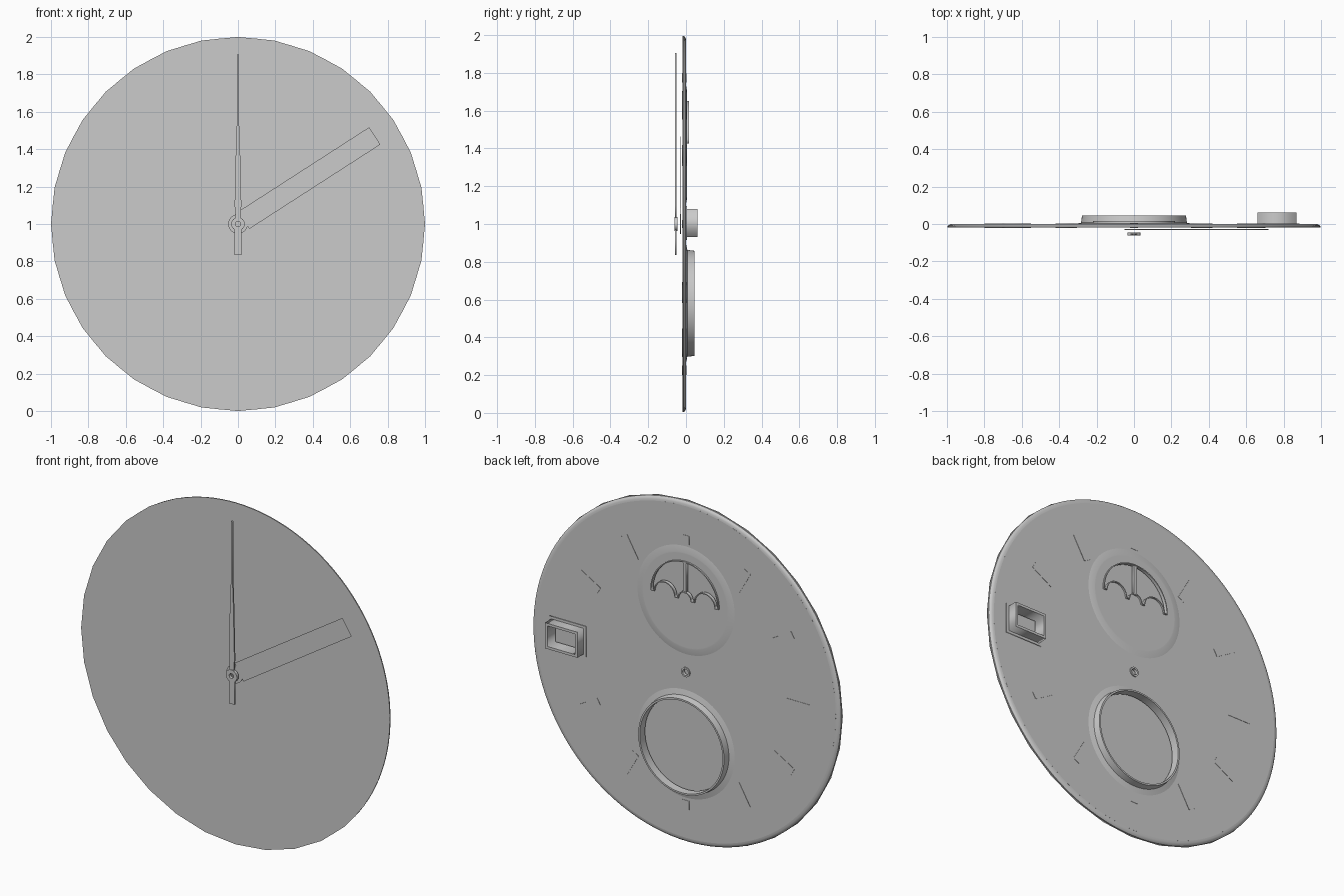
import bpy, bmesh, math
from mathutils import Matrix

if "Cube" in bpy.data.objects:
    bpy.data.objects.remove(bpy.data.objects["Cube"])

grey = bpy.data.materials.new("plain_grey")
grey.diffuse_color = (0.6, 0.6, 0.6, 1)
grey.use_nodes = True
grey.node_tree.nodes["Principled BSDF"].inputs["Base Color"].default_value = grey.diffuse_color


def finish(name, mesh, smooth=True):
    mesh.materials.clear()
    mesh.materials.append(grey)
    ob = bpy.data.objects.new(name, mesh)
    bpy.context.collection.objects.link(ob)
    if smooth:
        bpy.ops.object.select_all(action='DESELECT')
        ob.select_set(True)
        bpy.context.view_layer.objects.active = ob
        bpy.ops.object.shade_smooth_by_angle(angle=math.radians(30))
    return ob


def arc(cx, cz, r, a0, a1, n):
    return [(cx + r * math.cos(math.radians(a0 + (a1 - a0) * i / n)),
             cz + r * math.sin(math.radians(a0 + (a1 - a0) * i / n))) for i in range(n + 1)]


def circle(cz, r, n=96):
    return arc(0, cz, r, 0, 360, n)[:-1]


def rect(x0, x1, z0, z1):
    return [(x0, z0), (x1, z0), (x1, z1), (x0, z1)]


def offset(pts, d):
    out = []
    for i, p in enumerate(pts):
        a, b = pts[i - 1], pts[(i + 1) % len(pts)]
        tx, tz = b[0] - a[0], b[1] - a[1]
        l = math.hypot(tx, tz) or 1
        out.append((p[0] + tz / l * d, p[1] - tx / l * d))
    return out


def plate(name, loops, y0, y1, turn=0.0):
    """Flat outline with holes, extruded from y0 to y1, turned about the centre."""
    cu = bpy.data.curves.new(name + "_outline", 'CURVE')
    cu.dimensions = '2D'
    cu.fill_mode = 'BOTH'
    cu.extrude = (y1 - y0) / 2
    for pts in loops:
        s = cu.splines.new('POLY')
        s.points.add(len(pts) - 1)
        for p, (x, z) in zip(s.points, pts):
            p.co = (x, z - 1, 0, 1)
        s.use_cyclic_u = True
    tmp = bpy.data.objects.new(name + "_tmp", cu)
    bpy.context.collection.objects.link(tmp)
    dg = bpy.context.evaluated_depsgraph_get()
    mesh = bpy.data.meshes.new_from_object(tmp.evaluated_get(dg))
    bpy.data.objects.remove(tmp)
    bpy.data.curves.remove(cu)
    mesh.transform(Matrix.Translation((0, (y0 + y1) / 2, 1))
                   @ Matrix.Rotation(math.radians(turn), 4, 'Y')
                   @ Matrix.Rotation(math.radians(90), 4, 'X'))
    bm = bmesh.new()
    bm.from_mesh(mesh)
    bmesh.ops.remove_doubles(bm, verts=bm.verts, dist=1e-5)
    bmesh.ops.recalc_face_normals(bm, faces=bm.faces)
    bm.to_mesh(mesh)
    bm.free()
    return finish(name, mesh, False)


def lathe(name, profile, cz, n=96):
    """Closed (radius, y) profile turned about a y axis at height cz."""
    bm = bmesh.new()
    rings = []
    for i in range(n):
        a = 2 * math.pi * i / n
        rings.append([bm.verts.new((r * math.cos(a), y, cz + r * math.sin(a))) for r, y in profile])
    m = len(profile)
    for i in range(n):
        A, B = rings[i], rings[(i + 1) % n]
        for j in range(m):
            k = (j + 1) % m
            bm.faces.new((A[j], A[k], B[k], B[j]))
    bmesh.ops.recalc_face_normals(bm, faces=bm.faces)
    mesh = bpy.data.meshes.new(name)
    bm.to_mesh(mesh)
    bm.free()
    return finish(name, mesh)


def sheet(name, pts, y):
    """Zero-thickness face."""
    mesh = bpy.data.meshes.new(name)
    mesh.from_pydata([(x, y, z) for x, z in pts], [], [list(range(len(pts)))])
    return finish(name, mesh, False)


UP, LOW = 1.42, 0.58

# dial plate with openings, and its rounded rim
plate("dial", [circle(1, 0.97, 128), circle(UP, 0.31), circle(LOW, 0.31),
               circle(1, 0.025, 24), rect(0.655, 0.875, 0.925, 1.085)], -0.012, 0)
lathe("dial_rim", [(0.968, 0), (0.98, -0.001), (0.99, -0.005), (0.996, -0.012),
                   (0.996, -0.018), (0.985, -0.016), (0.968, -0.012)], 1, 128)
lathe("centre_collar", [(0.028, -0.012), (0.028, 0.006), (0.018, 0.006), (0.018, -0.012)], 1, 32)

# flat cover over the front
sheet("front_cover", arc(0, 1, 1, 90, 450, 32)[:-1], -0.023)

# hour markers, with the date window in place of the one on the right
for h in range(12):
    if h != 3:
        z0 = 1.75 if h in (0, 6) else 1.65
        plate("hour_marker", [rect(-0.022, 0.022, z0, 1.8)], -0.021, 0.002, h * 30)

# lower subdial: open tube with a chamfered shoulder
lathe("lower_subdial_tube", [(0.315, 0), (0.283, 0.007), (0.278, 0.045), (0.268, 0.045),
                             (0.268, -0.004), (0.31, -0.012)], LOW)
# upper subdial: shallow dish with a scalloped window
lathe("upper_subdial_shoulder", [(0.315, 0), (0.28, 0.006), (0.27, 0.006),
                                 (0.27, -0.002), (0.31, -0.012)], UP)
WZ = 1.43
window = (arc(0, WZ, 0.215, 0, 180, 40) + arc(-0.13, WZ, 0.07, 180, 0, 16)
          + arc(0, WZ, 0.045, 180, 0, 12) + arc(0.13, WZ, 0.07, 180, 0, 16))
frame = offset(window, 0.006)
plate("upper_subdial_floor", [circle(UP, 0.274), frame], -0.002, 0.006)
plate("window_frame", [frame, window], -0.004, 0.015)
plate("window_post", [rect(-0.01, 0.01, WZ + 0.035, WZ + 0.215)], -0.004, 0.012)

# date window box
plate("date_box", [rect(0.66, 0.87, 0.93, 1.08), rect(0.675, 0.855, 0.945, 1.065)], -0.012, 0.062)
plate("date_box_flange", [rect(0.645, 0.885, 0.915, 1.095),
                          rect(0.66, 0.87, 0.93, 1.08)], -0.004, 0.004)

# hour hand with the flat strip lying over it
TURN = 57.2
plate("hour_hand", [[(-0.02, 1.04), (0.02, 1.04), (0.034, 1.6), (0, 1.855), (-0.034, 1.6)]],
      -0.032, -0.028, TURN)
lathe("hour_hand_hub", [(0.052, -0.033), (0.052, -0.027), (0.02, -0.027), (0.02, -0.033)], 1, 32)
c, s = math.cos(math.radians(TURN)), math.sin(math.radians(TURN))
sheet("hour_hand_strip", [(x * c + d * s, 1 - x * s + d * c)
                          for x, d in ((-0.055, 0.037), (0.055, 0.037), (0.055, 0.87), (-0.055, 0.87))],
      -0.035)

# long thin hand with a tail and a ring hub
plate("long_hand", [[(-0.013, 1.03), (0.013, 1.03), (0.018, 1.1), (0.009, 1.5), (0.005, 1.54),
                     (0.005, 1.905), (-0.005, 1.905), (-0.005, 1.54), (-0.009, 1.5), (-0.018, 1.1)]],
      -0.059, -0.05)
plate("long_hand_tail", [rect(-0.018, 0.018, 0.835, 0.97)], -0.059, -0.05)
lathe("long_hand_hub", [(0.036, -0.062), (0.036, -0.045), (0.014, -0.045), (0.014, -0.062)], 1, 32)
